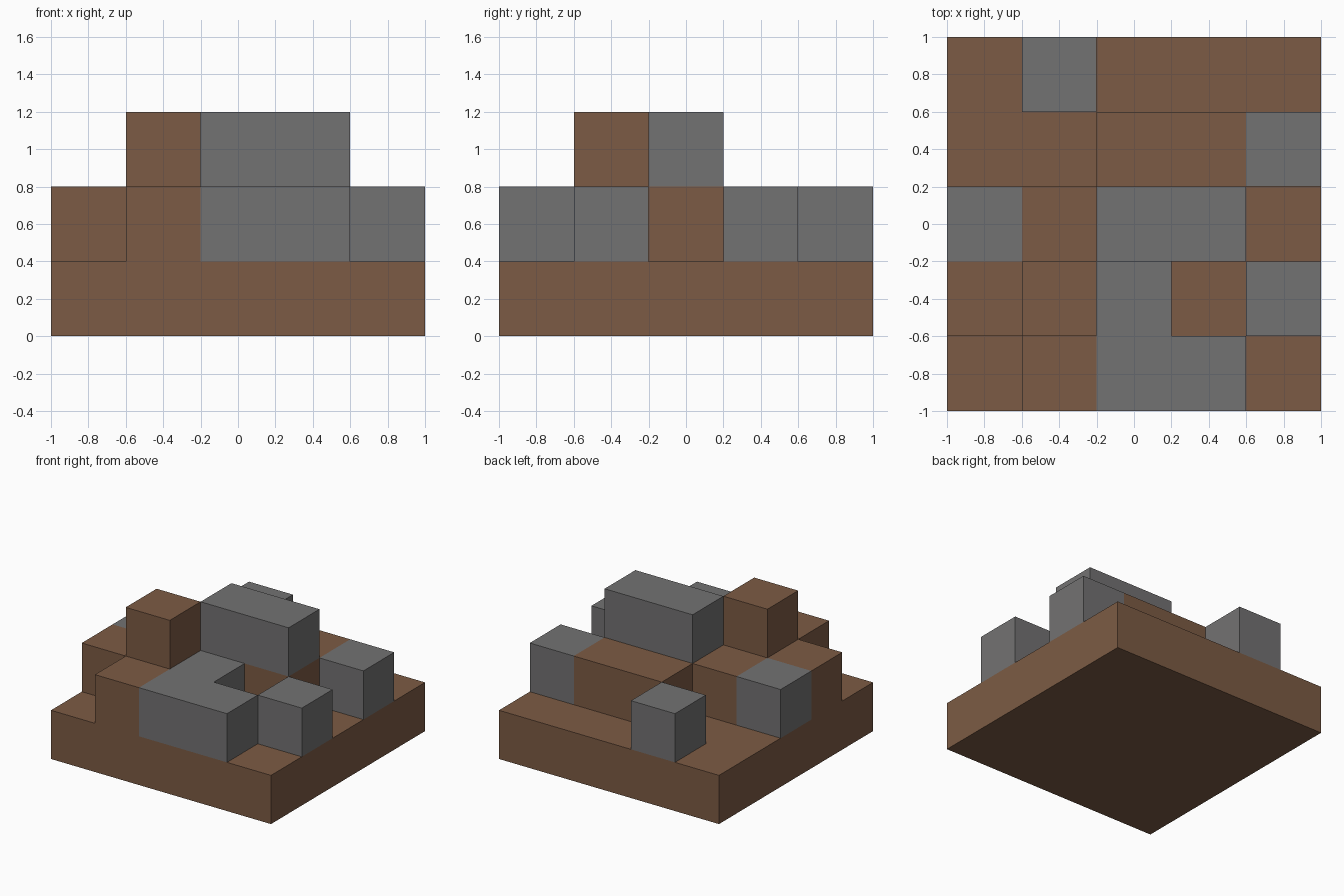
import bpy, bmesh
from mathutils import Vector

cube = bpy.data.objects.get("Cube")
if cube:
    bpy.data.objects.remove(cube, do_unlink=True)

CELL = 0.4
HALF = CELL / 2


def make_material(name, colour):
    mat = bpy.data.materials.new(name)
    mat.use_nodes = True
    mat.diffuse_color = colour
    mat.node_tree.nodes["Principled BSDF"].inputs["Base Color"].default_value = colour
    return mat


earth = make_material("earth brown", (0.202, 0.105, 0.058, 1))
stone = make_material("stone grey", (0.171, 0.168, 0.170, 1))

# Block layers from the ground up, rows listed back to front:
# E = earth, S = stone, . = empty
LAYERS = [
    ["EEEEE", "EEEEE", "EEEEE", "EEEEE", "EEEEE"],
    [".S...", "..EES", "SEEE.", "EES.S", ".ESS."],
    [".....", ".....", "..SS.", ".E...", "....."],
]
blocks = {(x, 4 - row, z): kind
          for z, layer in enumerate(LAYERS)
          for row, line in enumerate(layer)
          for x, kind in enumerate(line) if kind != "."}

DIRECTIONS = [Vector(s * (i == axis) for i in range(3))
              for axis in range(3) for s in (-1, 1)]


def build_part(name, kind, levels, mat):
    """Join the outer faces of all blocks of one kind on the given levels."""
    bm = bmesh.new()
    for cell, cell_kind in blocks.items():
        if cell_kind != kind or cell[2] not in levels:
            continue
        centre = Vector((cell[0] - 2, cell[1] - 2, cell[2] + 0.5)) * CELL
        for n in DIRECTIONS:
            if tuple(int(c + d) for c, d in zip(cell, n)) in blocks:
                continue
            u = Vector((n.y, n.z, n.x))
            v = n.cross(u)
            corners = (-u - v, u - v, u + v, v - u)
            bm.faces.new([bm.verts.new(centre + (n + c) * HALF) for c in corners])
    bmesh.ops.remove_doubles(bm, verts=bm.verts, dist=0.001)
    mesh = bpy.data.meshes.new(name)
    bm.to_mesh(mesh)
    bm.free()
    mesh.materials.append(mat)
    obj = bpy.data.objects.new(name, mesh)
    bpy.context.collection.objects.link(obj)


# Ground slab, then the raised blocks
build_part("ground_slab", "E", {0}, earth)
build_part("earth_blocks", "E", {1, 2}, earth)
build_part("stone_blocks", "S", {1, 2}, stone)
